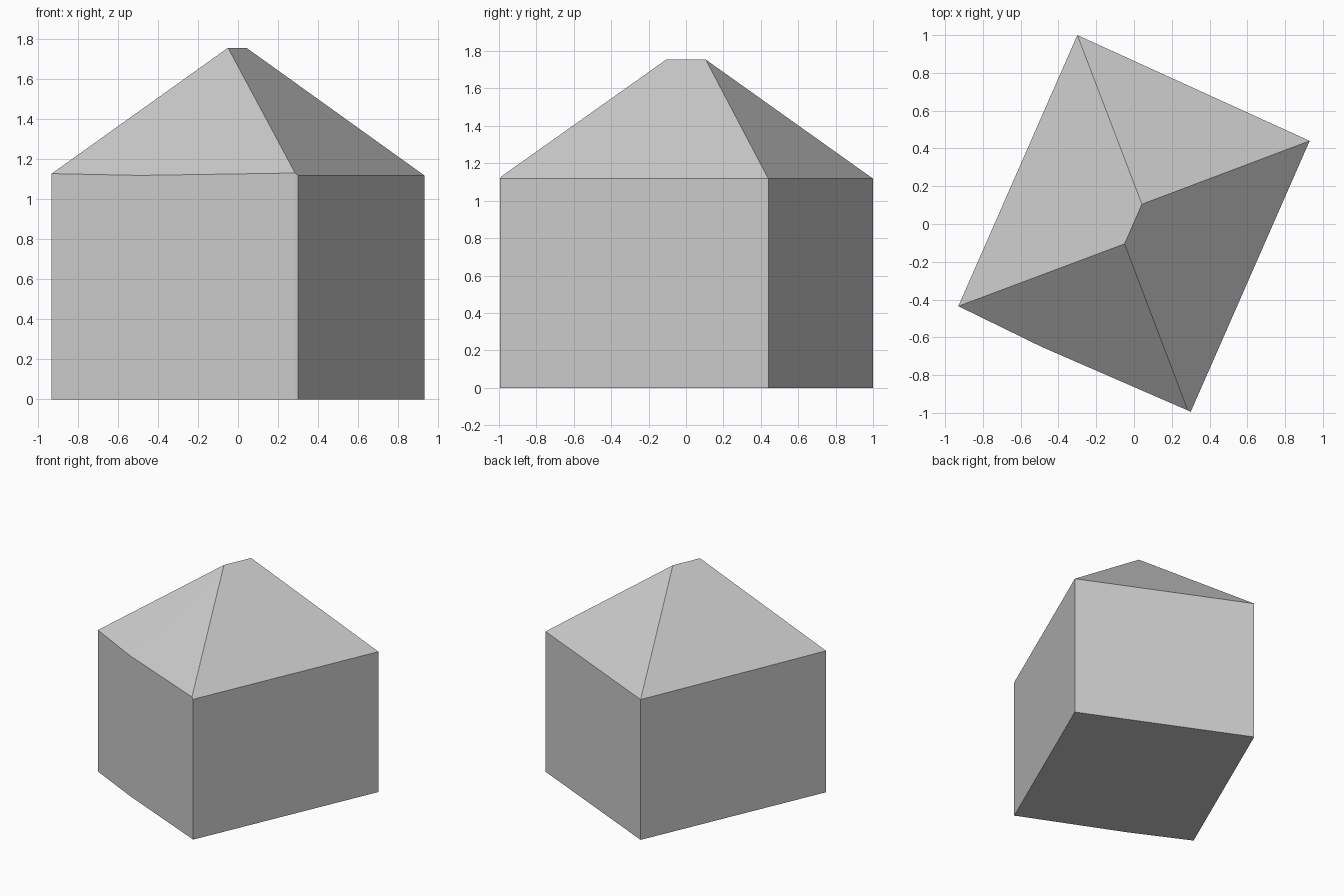
import bpy
import bmesh

cube = bpy.data.objects.get("Cube")
if cube:
    bpy.data.objects.remove(cube, do_unlink=True)

# Single plain grey
grey = bpy.data.materials.new("plain grey")
grey.use_nodes = True
colour = (0.6, 0.6, 0.6, 1)
grey.diffuse_color = colour
grey.node_tree.nodes["Principled BSDF"].inputs["Base Color"].default_value = colour


def add_part(name, build):
    mesh = bpy.data.meshes.new(name)
    bm = bmesh.new()
    build(bm)
    bm.normal_update()
    bm.to_mesh(mesh)
    bm.free()
    mesh.materials.append(grey)
    obj = bpy.data.objects.new(name, mesh)
    bpy.context.collection.objects.link(obj)


# Eave outline, counter-clockwise from the front right corner;
# the front wall is slightly bent and its eave slightly uneven
eave = [(-0.93, -0.435, 1.127), (-0.49, -0.65, 1.118), (0.285, -0.987, 1.13),
        (0.3, -0.995, 1.118), (0.93, 0.44, 1.118), (-0.3, 1.0, 1.118)]
ridge = [(-0.05, -0.105, 1.755), (0.042, 0.105, 1.755)]


# Walls and floor
def build_walls(bm):
    top = [bm.verts.new(p) for p in eave]
    base = [bm.verts.new((x, y, 0)) for x, y, z in eave]
    for i in range(len(eave)):
        j = (i + 1) % len(eave)
        bm.faces.new((base[i], base[j], top[j], top[i]))
    bm.faces.new(base[::-1])


# Hipped roof: front hip, left slope, back hip, right slope
def build_roof(bm):
    a, bend, c, corner, d, e = [bm.verts.new(p) for p in eave]
    front, back = [bm.verts.new(p) for p in ridge]
    for face in ((a, bend, front), (bend, c, front), (c, corner, d, back, front),
                 (d, e, back), (e, a, front, back)):
        bm.faces.new(face)


add_part("walls", build_walls)
add_part("hipped_roof", build_roof)
